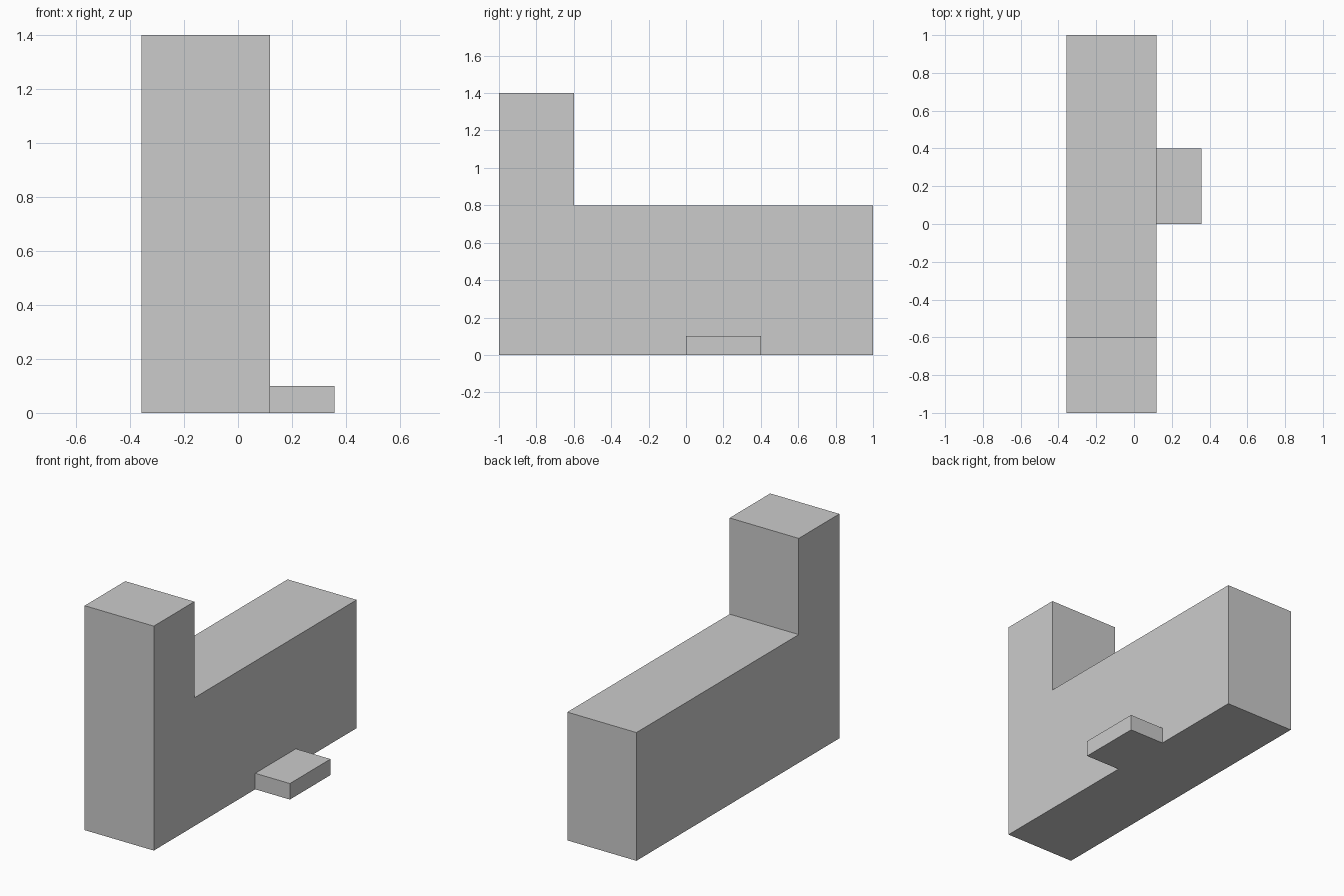
import bpy
import bmesh
from mathutils import Vector

if "Cube" in bpy.data.objects:
    bpy.data.objects.remove(bpy.data.objects["Cube"])


def extrude_profile(name, profile, x0, x1):
    """Extrude a closed (y, z) profile along x from x0 to x1."""
    bm = bmesh.new()
    face = bm.faces.new([bm.verts.new((x0, y, z)) for y, z in profile])
    result = bmesh.ops.extrude_face_region(bm, geom=[face], use_keep_orig=True)
    moved = [v for v in result["geom"] if isinstance(v, bmesh.types.BMVert)]
    bmesh.ops.translate(bm, verts=moved, vec=Vector((x1 - x0, 0, 0)))
    bmesh.ops.recalc_face_normals(bm, faces=bm.faces)
    mesh = bpy.data.meshes.new(name)
    bm.to_mesh(mesh)
    bm.free()
    obj = bpy.data.objects.new(name, mesh)
    bpy.context.collection.objects.link(obj)
    return obj


HALF_WIDTH = 0.358
BODY_SIDE = 0.119

# L-shaped body: long block with a tall post at the front
extrude_profile("body", [(-1, 0), (1, 0), (1, 0.8), (-0.6, 0.8),
                         (-0.6, 1.4), (-1, 1.4)], -HALF_WIDTH, BODY_SIDE)

# Low step on the right side
extrude_profile("side_step", [(0, 0), (0.4, 0), (0.4, 0.1), (0, 0.1)],
                BODY_SIDE, HALF_WIDTH)
